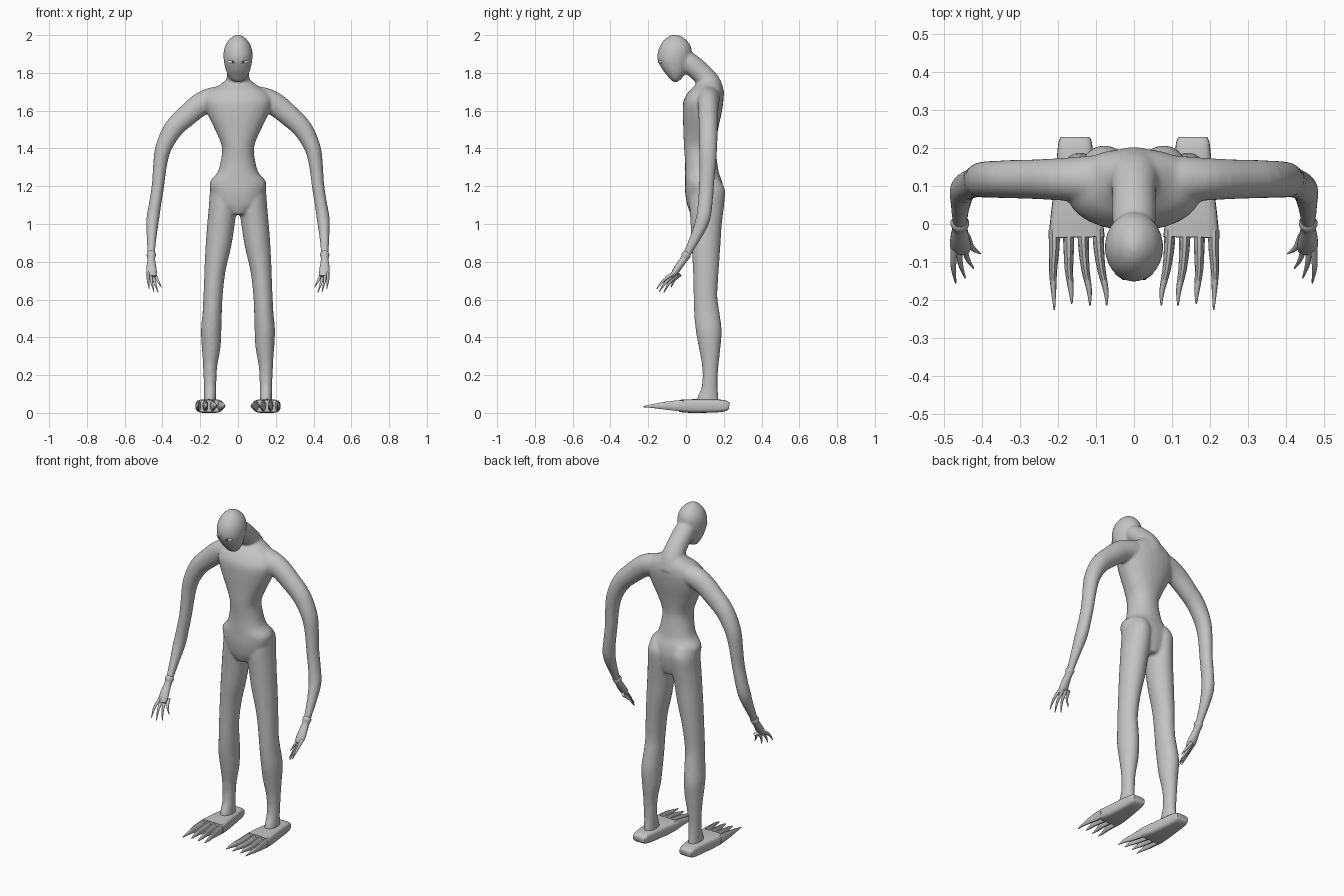
import bpy, bmesh, math
from mathutils import Vector

X, Y, Z = Vector((1, 0, 0)), Vector((0, 1, 0)), Vector((0, 0, 1))


def material(name, rgb):
    m = bpy.data.materials.new(name)
    m.diffuse_color = (*rgb, 1)
    return m


SKIN = material("grey skin", (0.55, 0.55, 0.55))
WHITE = material("eye white", (1, 1, 1))
DARK = material("dark pupil", (0.03, 0.03, 0.03))


def smooth_rows(rows, steps):
    """Catmull-Rom interpolation of every column of a station table."""
    out = []
    for i in range(len(rows) - 1):
        a, b = rows[max(i - 1, 0)], rows[i]
        c, d = rows[i + 1], rows[min(i + 2, len(rows) - 1)]
        for k in range(steps):
            t = k / steps
            out.append([0.5 * (2 * q + (r - p) * t + (2 * p - 5 * q + 4 * r - s) * t * t
                               + (3 * q - p - 3 * r + s) * t ** 3)
                        for p, q, r, s in zip(a, b, c, d)])
    out.append(list(rows[-1]))
    return out


def loft(bm, rows, side=1, ref=Y, flat=False, n=20, power=1.0, steps=3):
    """Skin rings (x, y, z, radius_u, radius_v); v lies along ref."""
    rows = smooth_rows(rows, steps)
    pts = [Vector((r[0] * side, r[1], r[2])) for r in rows]
    rings = []
    for i, (p, r) in enumerate(zip(pts, rows)):
        t = Z if flat else (pts[min(i + 1, len(pts) - 1)] - pts[max(i - 1, 0)]).normalized()
        v = (ref - t * ref.dot(t)).normalized()
        u = v.cross(t)
        ring = []
        for k in range(n):
            a = 2 * math.pi * k / n
            c, s = math.cos(a), math.sin(a)
            c = math.copysign(abs(c) ** power, c)
            s = math.copysign(abs(s) ** power, s)
            ring.append(bm.verts.new(p + u * c * max(r[3], 0.001) + v * s * max(r[4], 0.001)))
        rings.append(ring)
    for a, b in zip(rings, rings[1:]):
        for k in range(n):
            j = (k + 1) % n
            bm.faces.new((a[k], a[j], b[j], b[k]))
    bm.faces.new(rings[0])
    bm.faces.new(rings[-1])


def finish(bm, name, mat, angle=40):
    bmesh.ops.recalc_face_normals(bm, faces=bm.faces)
    me = bpy.data.meshes.new(name)
    bm.to_mesh(me)
    bm.free()
    me.materials.append(mat)
    ob = bpy.data.objects.new(name, me)
    bpy.context.collection.objects.link(ob)
    bpy.ops.object.select_all(action='DESELECT')
    ob.select_set(True)
    bpy.context.view_layer.objects.active = ob
    bpy.ops.object.shade_smooth_by_angle(angle=math.radians(angle))
    return ob


# Body: torso, neck, head, arms and legs fused into one skin
bm = bmesh.new()
loft(bm, [(0, .10, 1.05, .05, .075), (0, .098, 1.10, .12, .092), (0, .097, 1.17, .145, .102),
          (0, .093, 1.225, .148, .098), (0, .085, 1.27, .110, .090), (0, .08, 1.33, .092, .085),
          (0, .073, 1.41, .085, .084), (0, .078, 1.50, .122, .092), (0, .085, 1.58, .160, .102),
          (0, .092, 1.65, .180, .106), (0, .105, 1.70, .155, .092), (0, .118, 1.735, .10, .07),
          (0, .125, 1.765, .06, .045)], flat=True, n=28, power=.92)
loft(bm, [(0, .135, 1.68, .07, .09), (0, .125, 1.74, .062, .068), (0, .085, 1.795, .056, .058),
          (0, .02, 1.85, .056, .058), (0, -.04, 1.89, .05, .05)], ref=X)
loft(bm, [(0, -.055, 1.752, .015, .010), (0, -.055, 1.762, .036, .024), (0, -.055, 1.787, .053, .046),
          (0, -.059, 1.82, .066, .068), (0, -.063, 1.87, .076, .088), (0, -.058, 1.92, .075, .089),
          (0, -.056, 1.96, .060, .071), (0, -.058, 1.99, .032, .040), (0, -.06, 2.002, .008, .010)],
     flat=True, n=28)
for s in (-1, 1):
    loft(bm, [(.05, .118, 1.675, .055, .065), (.12, .118, 1.665, .062, .062),
              (.195, .118, 1.635, .062, .056), (.275, .118, 1.57, .057, .052),
              (.345, .118, 1.50, .052, .050), (.396, .117, 1.40, .043, .048),
              (.414, .114, 1.30, .036, .043), (.424, .108, 1.20, .033, .040),
              (.440, .101, 1.10, .033, .039), (.452, .088, 1.02, .034, .038),
              (.457, .055, .94, .027, .030), (.459, .015, .86, .021, .022),
              (.459, .0, .83, .021, .021)], side=s)
    loft(bm, [(.148, .115, .055, .034, .060), (.148, .117, .09, .033, .054),
              (.148, .125, .14, .033, .042), (.148, .128, .20, .035, .040),
              (.148, .128, .225, .036, .042), (.146, .128, .27, .040, .046),
              (.142, .125, .35, .050, .058), (.142, .120, .44, .054, .069),
              (.136, .109, .54, .051, .067), (.132, .103, .62, .051, .063),
              (.122, .105, .75, .056, .068), (.104, .106, .88, .068, .076),
              (.090, .107, 1.0, .073, .083), (.080, .110, 1.10, .074, .092),
              (.078, .115, 1.18, .070, .092), (.075, .11, 1.235, .055, .07)], side=s, flat=True)
body = finish(bm, "body", SKIN)
fuse = body.modifiers.new("fuse", 'REMESH')
fuse.mode = 'VOXEL'
fuse.voxel_size = 0.008
fuse.use_smooth_shade = True
relax = body.modifiers.new("relax", 'SMOOTH')
relax.factor = 0.5
relax.iterations = 5
for name in ("fuse", "relax"):
    bpy.ops.object.modifier_apply(modifier=name)

FINGERS = [(.474, .470, -.155, .657), (.463, .445, -.142, .642),
           (.451, .423, -.117, .638), (.440, .405, -.078, .665)]
TOES = [(.094, .072, -.215), (.134, .116, -.215), (.173, .164, -.21), (.211, .210, -.226)]

for s, label in ((-1, "right"), (1, "left")):
    # Hand with wrist cuff and four thin fingers
    bm = bmesh.new()
    loft(bm, [(.459, .010, .85, .018, .018), (.459, .002, .838, .025, .025),
              (.459, -.010, .815, .020, .020), (.459, -.035, .78, .019, .025),
              (.457, -.058, .745, .017, .028), (.453, -.075, .722, .009, .020)],
         side=s, ref=X, n=14)
    for i, (bx, tx, ty, tz) in enumerate(FINGERS):
        by, bz = -.058 + .009 * i, .745 - .004 * i
        mx, my, mz = (bx + tx) / 2 + .004, (by + ty) / 2 - .008, (bz + tz) / 2 + .004
        loft(bm, [(bx, by, bz, .010, .009), (mx, my, mz, .008, .007),
                  (tx, ty, tz, .002, .002)], side=s, ref=X, n=8)
    finish(bm, label + "_hand", SKIN, 60)

    # Flat broad foot
    bm = bmesh.new()
    loft(bm, [(.155, .229, .038, .038, .016), (.155, .215, .038, .044, .026),
              (.155, .18, .037, .048, .033), (.153, .08, .036, .060, .036),
              (.152, .02, .036, .068, .036), (.151, -.035, .037, .074, .032)],
         side=s, ref=Z, n=24, power=.5)
    # Four long pointed toes
    for bx, tx, ty in TOES:
        loft(bm, [(bx, -.015, .037, .015, .030), (bx - .001, -.06, .038, .014, .028),
                  ((bx + tx) / 2 + .003, -.12, .038, .011, .020),
                  (tx + .002, -.175, .036, .007, .011), (tx, ty, .033, .002, .003)],
             side=s, ref=Z, n=10)
    finish(bm, label + "_foot", SKIN, 50)

    # Narrow white eye with a dark pupil
    for part, mat, x, y, size in (("eye", WHITE, .035, -.136, (.019, .006, .008)),
                                  ("pupil", DARK, .028, -.1435, (.006, .004, .006))):
        bpy.ops.mesh.primitive_uv_sphere_add(segments=16, ring_count=8, radius=1,
                                             location=(s * x, y, 1.858),
                                             rotation=(0, -s * .15, s * .5))
        ob = bpy.context.object
        ob.scale = size
        ob.name = label + "_" + part
        ob.data.materials.append(mat)
        bpy.ops.object.shade_smooth()
